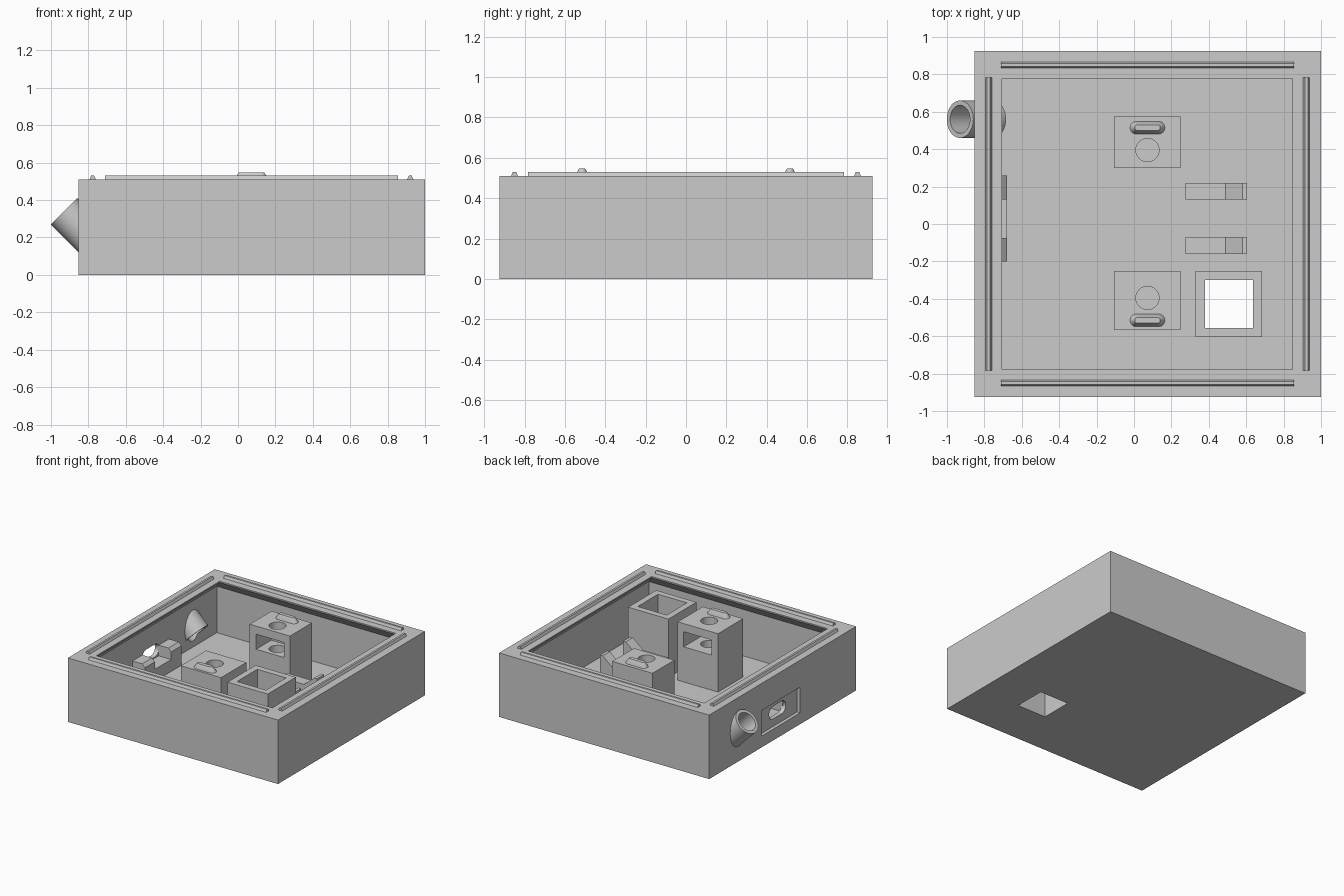
import bpy, bmesh, math
from mathutils import Vector, Matrix

cube = bpy.data.objects.get("Cube")
if cube:
    bpy.data.objects.remove(cube, do_unlink=True)

grey = bpy.data.materials.new("light_grey_plastic")
grey.use_nodes = True
grey.diffuse_color = (0.6, 0.6, 0.6, 1)
grey.node_tree.nodes["Principled BSDF"].inputs["Base Color"].default_value = grey.diffuse_color

TOP, FLOOR = 0.51, 0.045
CX = 0.072  # middle of the case in x


def loft(name, rings):
    """Closed solid through rings of 3D points."""
    bm = bmesh.new()
    loops = [[bm.verts.new(p) for p in ring] for ring in rings]
    n = len(loops[0])
    for a, b in zip(loops, loops[1:]):
        for i in range(n):
            j = (i + 1) % n
            bm.faces.new((a[i], a[j], b[j], b[i]))
    bm.faces.new(loops[0][::-1])
    bm.faces.new(loops[-1])
    bmesh.ops.recalc_face_normals(bm, faces=bm.faces)
    mesh = bpy.data.meshes.new(name)
    bm.to_mesh(mesh)
    bm.free()
    ob = bpy.data.objects.new(name, mesh)
    bpy.context.collection.objects.link(ob)
    mesh.materials.append(grey)
    return ob


def rect(x0, x1, y0, y1, z):
    return [(x0, y0, z), (x1, y0, z), (x1, y1, z), (x0, y1, z)]


def box(name, x0, x1, y0, y1, z0, z1):
    return loft(name, [rect(x0, x1, y0, y1, z0), rect(x0, x1, y0, y1, z1)])


def cylinder(name, a, b, r, n=48):
    a, b = Vector(a), Vector(b)
    turn = (b - a).to_track_quat('Z', 'Y')
    ring = [turn @ Vector((r * math.cos(t), r * math.sin(t), 0))
            for t in (2 * math.pi * i / n for i in range(n))]
    return loft(name, [[a + p for p in ring], [b + p for p in ring]])


def stadium(half, r, n=24):
    """Outline of a rounded slot, as (along, across) pairs."""
    pts = []
    for side in (1, -1):
        for i in range(n // 2 + 1):
            t = math.pi * (i / (n // 2) - 0.5)
            pts.append((side * (half - r + r * math.cos(t)), side * r * math.sin(t)))
    return pts


def cut(ob, *cutters):
    for c in cutters:
        c.hide_render = True
        mod = ob.modifiers.new("cut", 'BOOLEAN')
        mod.operation = 'DIFFERENCE'
        mod.solver = 'EXACT'
        mod.object = c
        bpy.context.view_layer.objects.active = ob
        bpy.ops.object.modifier_apply(modifier=mod.name)
        bpy.data.objects.remove(c, do_unlink=True)


def smooth(ob):
    bpy.ops.object.select_all(action='DESELECT')
    ob.select_set(True)
    bpy.context.view_layer.objects.active = ob
    bpy.ops.object.shade_smooth_by_angle(angle=math.radians(30))


# Angled spout dimensions
spout_low, spout_high = Vector((-0.755, 0.56, 0.165)), Vector((-0.93, 0.56, 0.34))
axis = (spout_high - spout_low).normalized()


def spout_bore():
    return cylinder("bore_cutter", spout_low - axis * 0.05, spout_high + axis * 0.05, 0.075)


# Case: open tray with an overhanging chamfered rim
case = box("case", -0.852, 1.0, -0.925, 0.925, 0, TOP)
inner = (-0.705, 0.847, -0.777, 0.777)
d = 0.085
wide = (inner[0] - d, inner[1] + d, inner[2] - d, inner[3] + d)
cavity = loft("cavity_cutter", [rect(*wide, FLOOR), rect(*wide, TOP - 0.01 - d),
                                rect(*inner, TOP - 0.01), rect(*inner, TOP + 0.1)])
hole = (0.38, 0.635, -0.555, -0.3)
port = loft("port_cutter", [[(x, 0.027 + u, 0.2 + v) for u, v in stadium(0.105, 0.05)]
                            for x in (-0.95, -0.75)])
cut(case, cavity, box("floor_hole_cutter", *hole, -0.1, 0.2),
    box("port_recess_cutter", -0.95, -0.825, -0.22, 0.265, 0.09, 0.295),
    port, spout_bore())
smooth(case)

# Angled spout through the side wall
spout = cylinder("spout", spout_low, spout_high, 0.1)
cut(spout, spout_bore())
smooth(spout)

# Square chimney over the floor hole
chimney = box("square_chimney", 0.33, 0.685, -0.603, -0.25, 0.01, TOP)
cut(chimney, box("chimney_cutter", *hole, -0.1, 0.7))

# Tapered sealing ridges on the rim
for s, word in ((1, "back"), (-1, "front")):
    loft(word + "_ridge", [rect(CX - 0.783, CX + 0.783, s * 0.85 - w, s * 0.85 + w, z)
                           for w, z in ((0.017, TOP - 0.005), (0.017, TOP), (0.008, TOP + 0.02))])
for s, word in ((1, "left"), (-1, "right")):
    x = CX + s * 0.849
    loft(word + "_ridge", [rect(x - w, x + w, -0.783, 0.783, z)
                           for w, z in ((0.017, TOP - 0.005), (0.017, TOP), (0.008, TOP + 0.02))])

# Screw posts with a nut slot, a screw hole and a locating key
for s, word in ((1, "back"), (-1, "front")):
    ya, yb = (0.30, 0.575) if s > 0 else (-0.567, -0.25)
    hole_y = 0.395 * s
    post = box(word + "_screw_post", -0.107, 0.248, ya, yb, 0.03, TOP)
    slot_y = sorted((0.2 * s, 0.49 * s))
    cut(post, cylinder("screw_cutter", (CX, hole_y, 0.15), (CX, hole_y, 0.7), 0.062),
        box("nut_slot_cutter", -0.05, 0.195, *slot_y, 0.325, 0.445))
    smooth(post)
    key = loft(word + "_key", [[(CX + u, 0.515 * s + v, z) for u, v in stadium(h, r)]
                               for h, r, z in ((0.093, 0.034, TOP - 0.005), (0.093, 0.034, TOP),
                                               (0.068, 0.015, TOP + 0.037))])
    smooth(key)

# Two lipped brackets on the floor
lip = [(0.275, 0.03), (0.605, 0.03), (0.605, 0.33), (0.58, 0.33), (0.49, 0.255), (0.275, 0.255)]
for word, y0, y1 in (("back", 0.13, 0.22), ("front", -0.16, -0.07)):
    loft(word + "_bracket", [[(x, y, z) for x, z in lip] for y in (y0, y1)])

# Port cradle inside the side wall: two cheeks joined by a low bar
cheek = [(-0.8, 0.03), (-0.68, 0.03), (-0.68, 0.2), (-0.705, 0.225), (-0.8, 0.225)]
for word, y0, y1 in (("back", 0.13, 0.26), ("front", -0.2, -0.075)):
    loft(word + "_port_cheek", [[(x, y, z) for x, z in cheek] for y in (y0, y1)])
box("port_cradle_bar", -0.8, -0.68, -0.075, 0.13, 0.03, 0.14)
